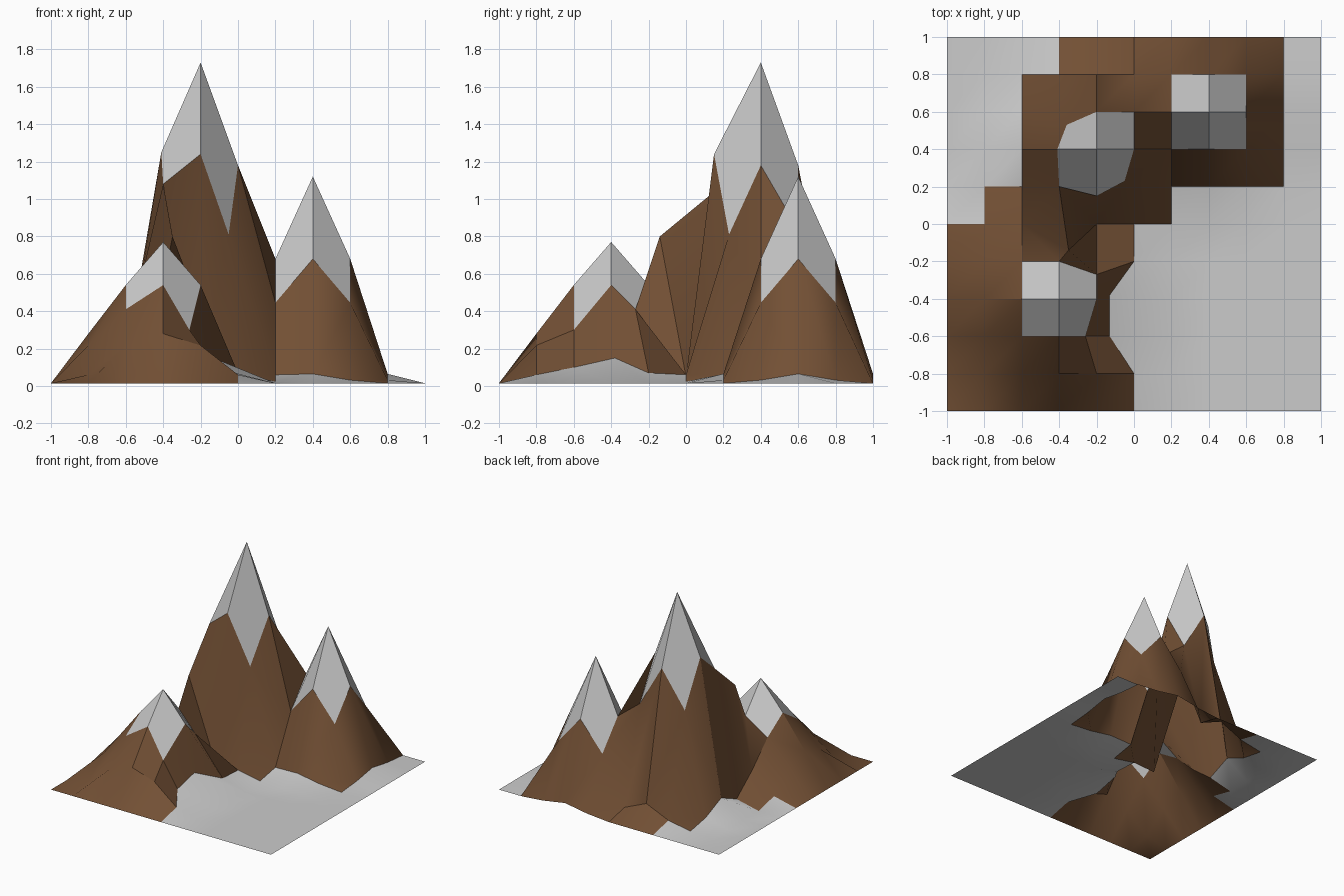
import bpy, bmesh, math

if "Cube" in bpy.data.objects:
    bpy.data.objects.remove(bpy.data.objects["Cube"])

BASE = 0.015
STEP = 0.2

# one letter per grid cell, front row first: g = ground, r = rock, s = snow
CELLS = ["rrrrrggggg", "rrrrrggggg", "rrssrggggg", "rrssrggggg", "rrrrrggggg",
         "grrrrrgggg", "ggrssrrrrg", "ggrssrssrg", "ggrrrrssrg", "gggrrrrrrg"]

# peaks: centre and falloff profile (distance, height)
PEAKS = [
    ((-0.4, -0.4), [(0, .755), (.2, .525), (.283, .395), (.4, .265), (.6, 0)]),
    ((0.4, 0.6), [(0, 1.105), (.2, .665), (.283, .43), (.4, .05), (.45, .015), (.5, 0)]),
    ((-0.2, 0.4), [(0, 1.715), (.2, 1.165), (.283, .82), (.4, .13), (.45, .04), (.6, 0)]),
]

# sculpted ridge points: (column, row) -> moved position
MOVED = {
    (3, 5): (-.35, -.14, .80), (4, 5): (-.2, 0, .05),
    (3, 6): (-.4, .2, 1.08), (4, 6): (-.2, .15, 1.24), (5, 6): (-.05, .23, .81),
    (3, 7): (-.41, .4, 1.25), (3, 8): (-.36, .53, .85),
    (4, 4): (-.2, -.27, .41), (4, 2): (-.26, -.6, .30),
    (5, 3): (-.13, -.38, .15), (5, 2): (-.13, -.6, .10),
    (5, 4): (0, -.2, .07), (6, 6): (.2, .2, .06),
}


def falloff(profile, d):
    for (d0, h0), (d1, h1) in zip(profile, profile[1:]):
        if d <= d1 + 1e-4:
            return h0 + (h1 - h0) * (d - d0) / (d1 - d0)
    return 0


def point(i, j):
    if (i, j) in MOVED:
        return MOVED[i, j]
    x, y = -1 + i * STEP, -1 + j * STEP
    h = max(falloff(p, math.hypot(x - c[0], y - c[1])) for c, p in PEAKS)
    return (x, y, BASE + h)


def build(name, letter, colour=None):
    bm = bmesh.new()
    verts = {}
    for j, row in enumerate(CELLS):
        for i, cell in enumerate(row):
            if cell != letter:
                continue
            corners = [(i, j), (i + 1, j), (i + 1, j + 1), (i, j + 1)]
            for k in corners:
                if k not in verts:
                    verts[k] = bm.verts.new(point(*k))
            bm.faces.new([verts[k] for k in corners])
    mesh = bpy.data.meshes.new(name)
    bm.to_mesh(mesh)
    bm.free()
    ob = bpy.data.objects.new(name, mesh)
    bpy.context.collection.objects.link(ob)
    if colour:
        mat = bpy.data.materials.new(name)
        mat.diffuse_color = colour
        mat.use_nodes = True
        mat.node_tree.nodes["Principled BSDF"].inputs["Base Color"].default_value = mat.diffuse_color
        mesh.materials.append(mat)
    bpy.ops.object.select_all(action='DESELECT')
    ob.select_set(True)
    bpy.context.view_layer.objects.active = ob
    bpy.ops.object.shade_smooth_by_angle(angle=math.radians(30))


# valley floor, mountain slopes and snow caps
build("ground", "g")
build("mountain_rock", "r", (0.17, 0.08, 0.035, 1))
build("snow_caps", "s")
